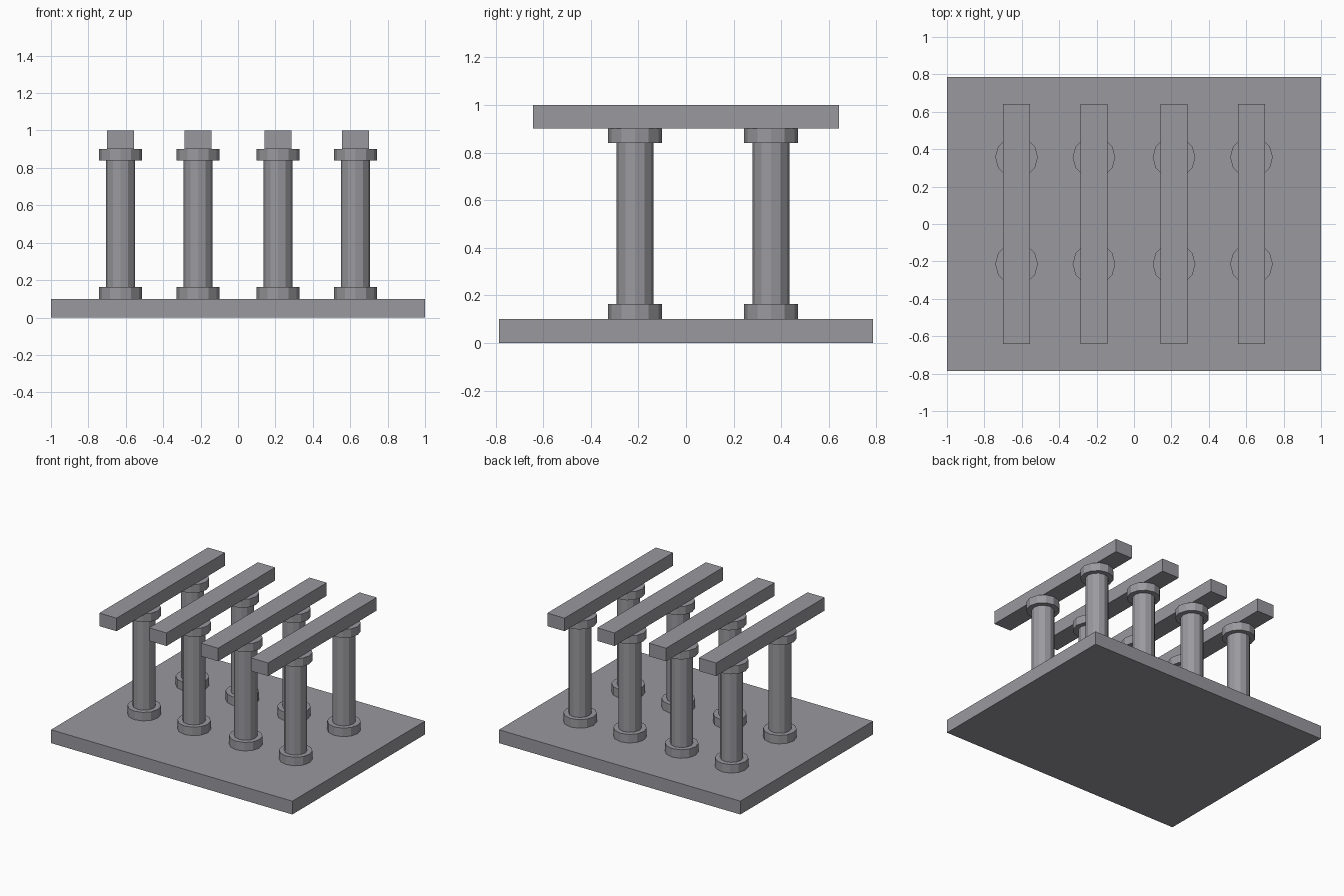
import bpy

if "Cube" in bpy.data.objects:
    bpy.data.objects.remove(bpy.data.objects["Cube"])

SIDES = 12

# Dark, slightly bluish grey stone
stone = bpy.data.materials.new("dark_stone")
stone.diffuse_color = (0.32, 0.32, 0.345, 1)
stone.use_nodes = True
stone.node_tree.nodes["Principled BSDF"].inputs["Base Color"].default_value = stone.diffuse_color


def box(name, center, size):
    bpy.ops.mesh.primitive_cube_add(size=1, location=center)
    ob = bpy.context.object
    ob.name = name
    ob.scale = size
    bpy.ops.object.transform_apply(location=False, rotation=False, scale=True)
    ob.data.materials.append(stone)


def cylinder(name, x, y, z0, z1, radius):
    bpy.ops.mesh.primitive_cylinder_add(
        vertices=SIDES, radius=radius, depth=z1 - z0, location=(x, y, (z0 + z1) / 2))
    ob = bpy.context.object
    ob.name = name
    ob.data.materials.append(stone)


# Floor slab
box("floor_slab", (0, 0, 0.05), (2, 1.57, 0.1))

# Four rows: a beam carried by two columns with round bases and capitals
for x in (-0.628, -0.214, 0.214, 0.628):
    box("beam", (x, 0, 0.951), (0.143, 1.285, 0.098))
    for y in (-0.214, 0.357):
        cylinder("column_base", x, y, 0.1, 0.164, 0.114)
        cylinder("column_shaft", x, y, 0.164, 0.84, 0.0785)
        cylinder("column_capital", x, y, 0.84, 0.902, 0.114)
